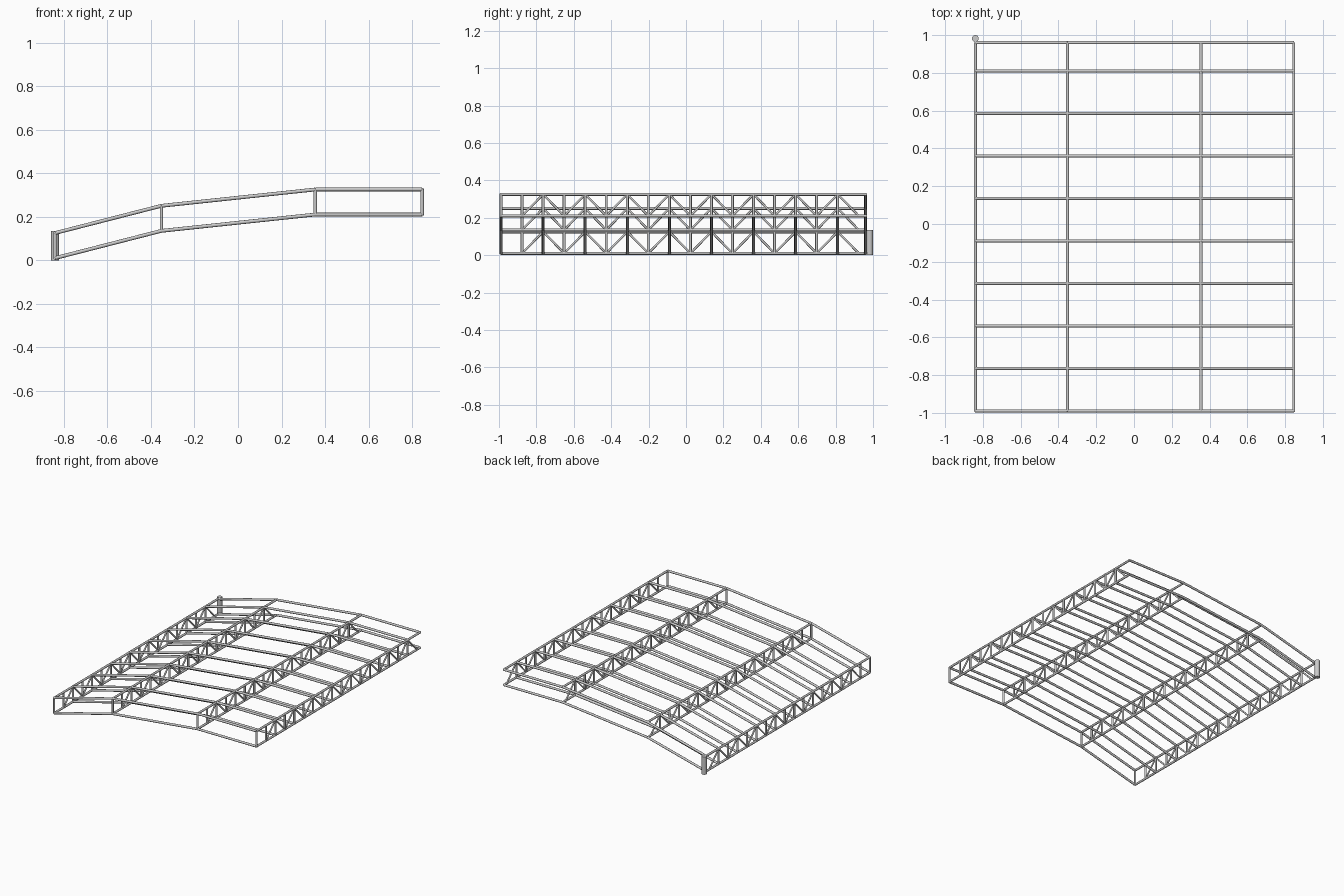
import bpy, bmesh
from mathutils import Vector

if "Cube" in bpy.data.objects:
    bpy.data.objects.remove(bpy.data.objects["Cube"])

# Truss stations: x, bottom chord z (top chord sits DEPTH above)
STATIONS = [(-0.84, 0.01), (-0.352, 0.135), (0.355, 0.21), (0.846, 0.21)]
DEPTH = 0.115
FRONT, BACK, BAY = -0.989, 0.96, 0.1125


def tube(bm, a, b, r, sides=10):
    a, b = Vector(a), Vector(b)
    d = b - a
    m = d.to_track_quat('Z', 'Y').to_matrix().to_4x4()
    m.translation = (a + b) / 2
    bmesh.ops.create_cone(bm, cap_ends=True, segments=sides, radius1=r,
                          radius2=r, depth=d.length, matrix=m)


def make(name, members, r, sides=10):
    bm = bmesh.new()
    for a, b in members:
        tube(bm, a, b, r, sides)
    me = bpy.data.meshes.new(name)
    bm.to_mesh(me)
    bm.free()
    ob = bpy.data.objects.new(name, me)
    bpy.context.collection.objects.link(ob)
    for p in me.polygons:
        p.use_smooth = len(p.vertices) == 4
    return ob


# Lengthwise trusses
for i, (x, z) in enumerate(STATIONS, 1):
    top = z + DEPTH
    make(f"truss_chords_{i}",
         [((x, FRONT, h), (x, BACK, h)) for h in (z, top)], 0.008)
    ys = [FRONT + BAY * k for k in range(17)]
    make(f"truss_verticals_{i}", [((x, y, z), (x, y, top)) for y in ys], 0.0075)
    # Diagonals peak at every second upright, starting from the second one
    diagonals = []
    for k in range(2, 17, 2):
        for s in (-1, 1):
            diagonals.append(((x, ys[k] + s * BAY, z), (x, ys[k], top)))
    make(f"truss_diagonals_{i}", diagonals, 0.006)

# Bent cross beams, upper and lower
beam_ys = [FRONT + 2 * BAY * k for k in range(9)] + [BACK]
for name, lift in (("lower_cross_beams", 0), ("upper_cross_beams", DEPTH)):
    spans = []
    for y in beam_ys:
        for (x1, z1), (x2, z2) in zip(STATIONS, STATIONS[1:]):
            spans.append(((x1, y, z1 + lift), (x2, y, z2 + lift)))
    make(name, spans, 0.0085)

# Corner post
make("corner_post", [((-0.84, 0.982, 0.0), (-0.84, 0.982, 0.134))], 0.018, 20)
